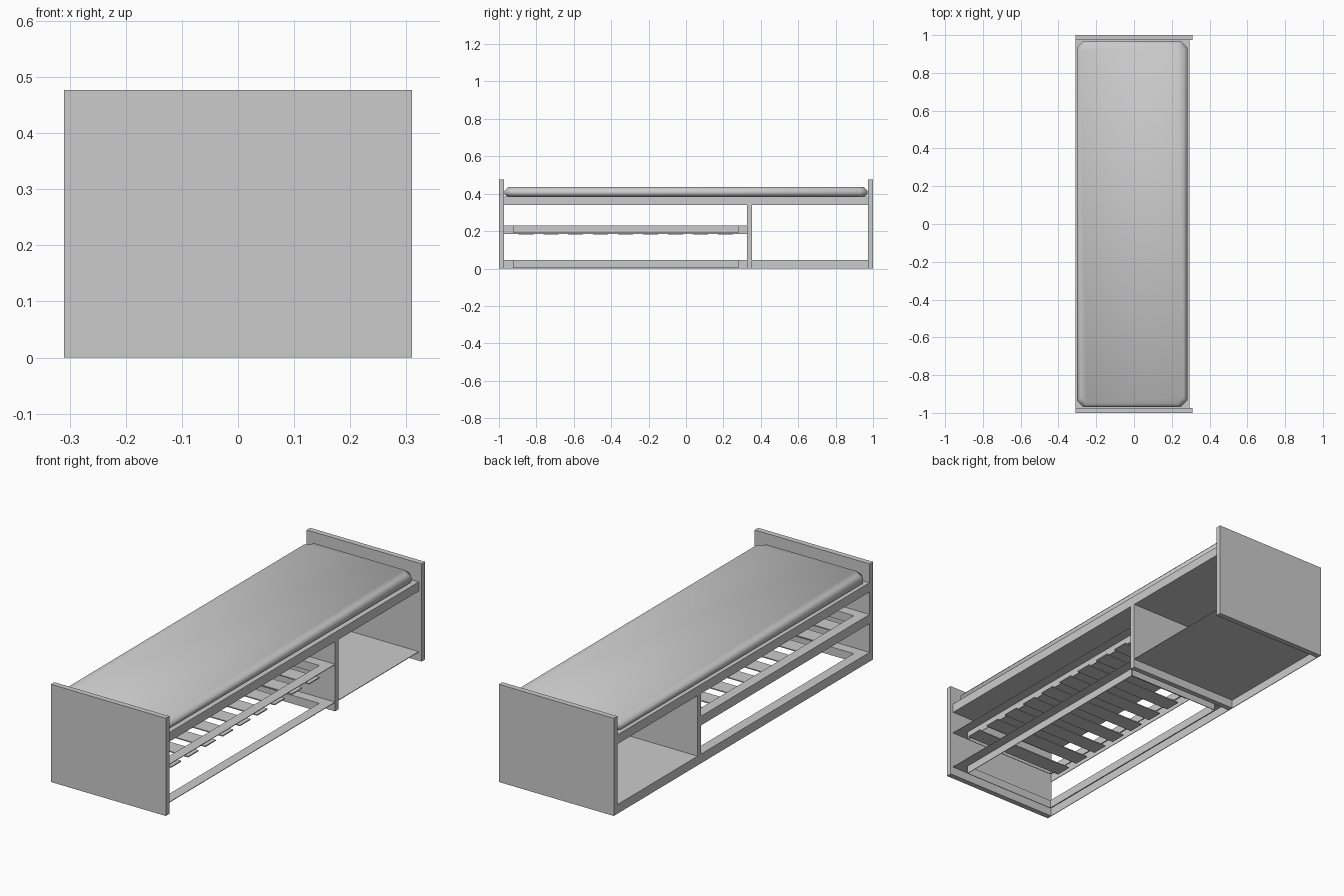
import bpy
import bmesh

cube = bpy.data.objects.get("Cube")
if cube:
    bpy.data.objects.remove(cube)

grey = bpy.data.materials.new("light_grey")
grey.use_nodes = True
colour = (0.6, 0.6, 0.6, 1)
grey.diffuse_color = colour
grey.node_tree.nodes["Principled BSDF"].inputs["Base Color"].default_value = colour


def add_object(name, bm):
    bmesh.ops.recalc_face_normals(bm, faces=bm.faces)
    mesh = bpy.data.meshes.new(name)
    bm.to_mesh(mesh)
    bm.free()
    mesh.materials.append(grey)
    obj = bpy.data.objects.new(name, mesh)
    bpy.context.collection.objects.link(obj)
    return obj


def add_block(bm, x, y, z):
    """Add a block from (min, max) ranges."""
    verts = bmesh.ops.create_cube(bm, size=1)["verts"]
    for v in verts:
        for i, (low, high) in enumerate((x, y, z)):
            v.co[i] = low if v.co[i] < 0 else high


def block(name, x, y, z):
    bm = bmesh.new()
    add_block(bm, x, y, z)
    return add_object(name, bm)


HALF = 0.31          # half width of the end panels
RIGHT = 0.295        # open side of the boards
PANEL = 0.973        # inner face of the end panels
DIV = 0.327          # front of the divider
SHEET = 0.003        # thickness of the thin sheets
RIM = 0.05           # width of the shelf rims
wide = (-HALF, RIGHT)

# End panels, seat board and divider
for name, side in (("front_panel", -1), ("back_panel", 1)):
    block(name, (-HALF, HALF), sorted((side * PANEL, side)), (0, 0.477))
block("seat_board", wide, (-PANEL, PANEL), (0.34, 0.385))
block("divider", wide, (DIV, DIV + 0.026), (0, 0.34))


# Shelf frame: top rim, inner walls and one outer wall, hollow underneath
def shelf_frame(name, bottom, top):
    bm = bmesh.new()
    x0, x1, y0, y1 = -HALF, RIGHT, -PANEL, DIV
    ix0, ix1, iy0, iy1 = x0 + RIM, x1 - RIM, y0 + RIM, y1 - RIM
    lid = (top - SHEET, top)
    wall = (bottom + 0.004, top - SHEET)
    for x in ((x0, ix0), (ix1, x1)):
        add_block(bm, x, (y0, y1), lid)
    for y in ((y0, iy0), (iy1, y1)):
        add_block(bm, (ix0, ix1), y, lid)
    for x in ((ix0 - SHEET, ix0), (ix1, ix1 + SHEET)):
        add_block(bm, x, (iy0, iy1), wall)
    for y in ((iy0 - SHEET, iy0), (iy1, iy1 + SHEET)):
        add_block(bm, (ix0, ix1), y, wall)
    add_block(bm, (x0, x0 + SHEET), (y0, y1), (bottom, top - SHEET))
    add_object(name, bm)


shelf_frame("lower_frame", 0, 0.045)
shelf_frame("middle_frame", 0.185, 0.23)

# Locker floor with its outer edge
block("locker_floor", wide, (DIV, PANEL), (0.045 - SHEET, 0.045))
block("locker_edge", (-HALF, -HALF + SHEET), (DIV, PANEL), (0, 0.045 - SHEET))

# Slats under the middle frame
bm = bmesh.new()
COUNT = 9
pitch = (DIV + PANEL - 2 * RIM) / COUNT
for i in range(COUNT):
    y = -PANEL + RIM + (i + 0.5) * pitch
    add_block(bm, (-0.285, 0.265), (y - 0.04, y + 0.04), (0.183, 0.188))
add_object("slats", bm)

# Cushion: stacked rings with cut corners
bm = bmesh.new()
CUT = 0.035
rings = []
for z, inset in ((0.385, 0.018), (0.395, 0), (0.417, 0), (0.435, 0.018)):
    hx, hy = 0.292 - inset, 0.97 - inset
    corners = []
    for sx, sy in ((1, 1), (-1, 1), (-1, -1), (1, -1)):
        pair = [(sx * hx, sy * (hy - CUT)), (sx * (hx - CUT), sy * hy)]
        corners += pair if sx == sy else pair[::-1]
    rings.append([bm.verts.new((x - 0.01, y, z)) for x, y in corners])
for low, high in zip(rings, rings[1:]):
    for i in range(len(low)):
        j = (i + 1) % len(low)
        bm.faces.new((low[i], low[j], high[j], high[i]))
bm.faces.new(rings[0][::-1])
bm.faces.new(rings[-1])
for face in bm.faces:
    face.smooth = True
add_object("cushion", bm)
